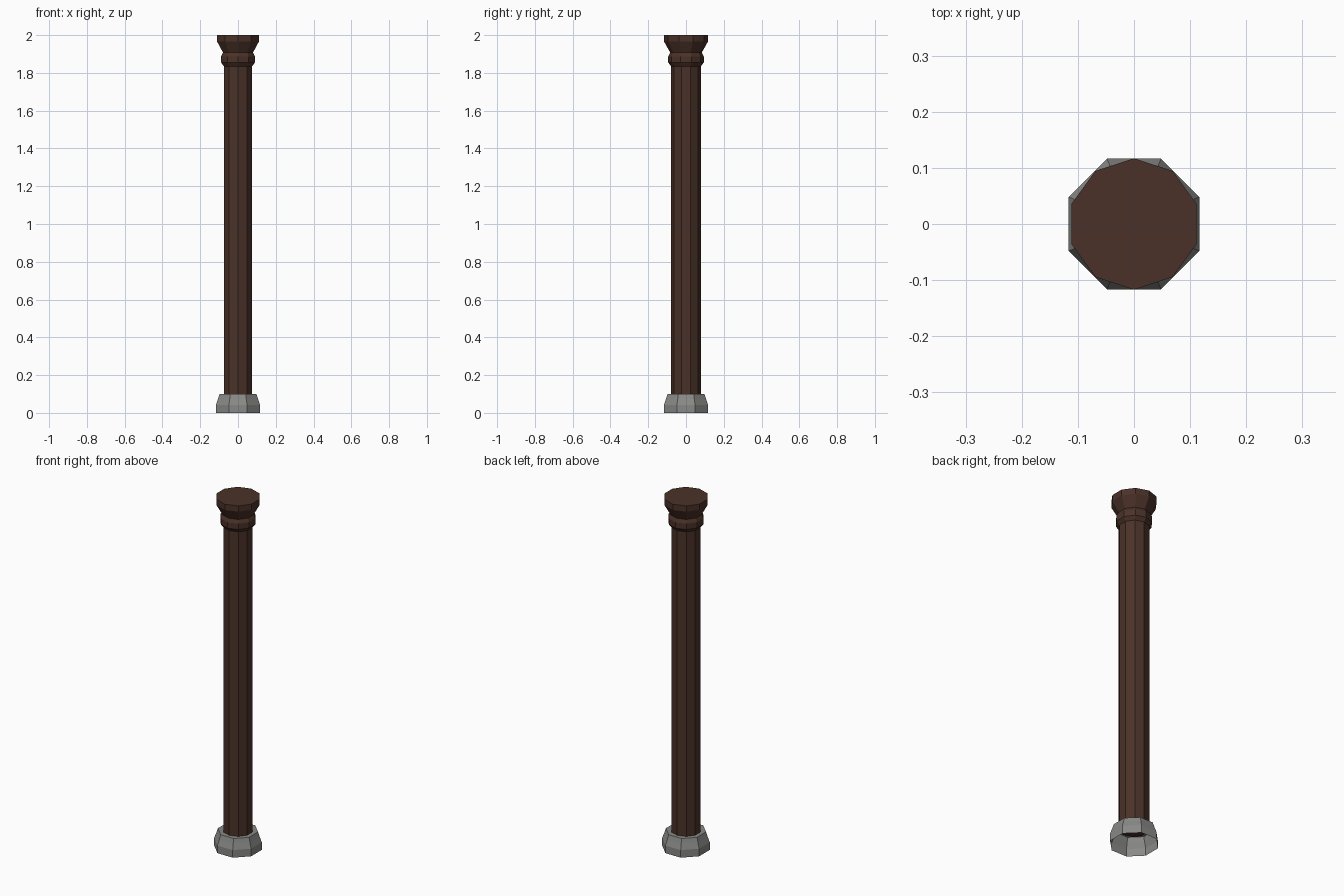
import bpy, bmesh
from math import pi, cos, sin

cube = bpy.data.objects.get("Cube")
if cube:
    bpy.data.objects.remove(cube, do_unlink=True)


def material(name, colour):
    mat = bpy.data.materials.new(name)
    mat.use_nodes = True
    mat.diffuse_color = colour
    mat.node_tree.nodes["Principled BSDF"].inputs["Base Color"].default_value = colour
    return mat


def turned(name, profile, sides, start, mat, cap_top=True, cap_bottom=False):
    """Sweep a (radius, height) profile around z with a few flat sides."""
    bm = bmesh.new()
    rings = []
    for r, z in profile:
        angles = [start + 2 * pi * i / sides for i in range(sides)]
        rings.append([bm.verts.new((r * cos(a), r * sin(a), z)) for a in angles])
    for low, high in zip(rings, rings[1:]):
        for i in range(sides):
            j = (i + 1) % sides
            bm.faces.new((low[i], low[j], high[j], high[i]))
    if cap_top:
        bm.faces.new(rings[-1])
    if cap_bottom:
        bm.faces.new(rings[0][::-1])
    mesh = bpy.data.meshes.new(name)
    bm.to_mesh(mesh)
    bm.free()
    mesh.materials.append(mat)
    obj = bpy.data.objects.new(name, mesh)
    bpy.context.collection.objects.link(obj)
    return obj


wood = material("dark_brown_wood", (0.068, 0.031, 0.021, 1))
stone = material("grey_stone", (0.25, 0.25, 0.24, 1))

# Octagonal stone foot, open underneath
turned("stone_base", [(0.126, 0), (0.126, 0.043), (0.114, 0.075), (0.106, 0.1)],
       8, pi / 8, stone)

# Ten-sided shaft
turned("shaft", [(0.079, 0.09), (0.079, 1.85)], 10, pi / 2, wood, cap_bottom=True)

# Rounded collar below the capital
turned("collar", [(0.079, 1.835), (0.094, 1.855), (0.094, 1.888), (0.083, 1.908)],
       10, pi / 2, wood)

# Flared capital
turned("capital", [(0.083, 1.907), (0.117, 1.967), (0.117, 2)], 10, pi / 2, wood)
